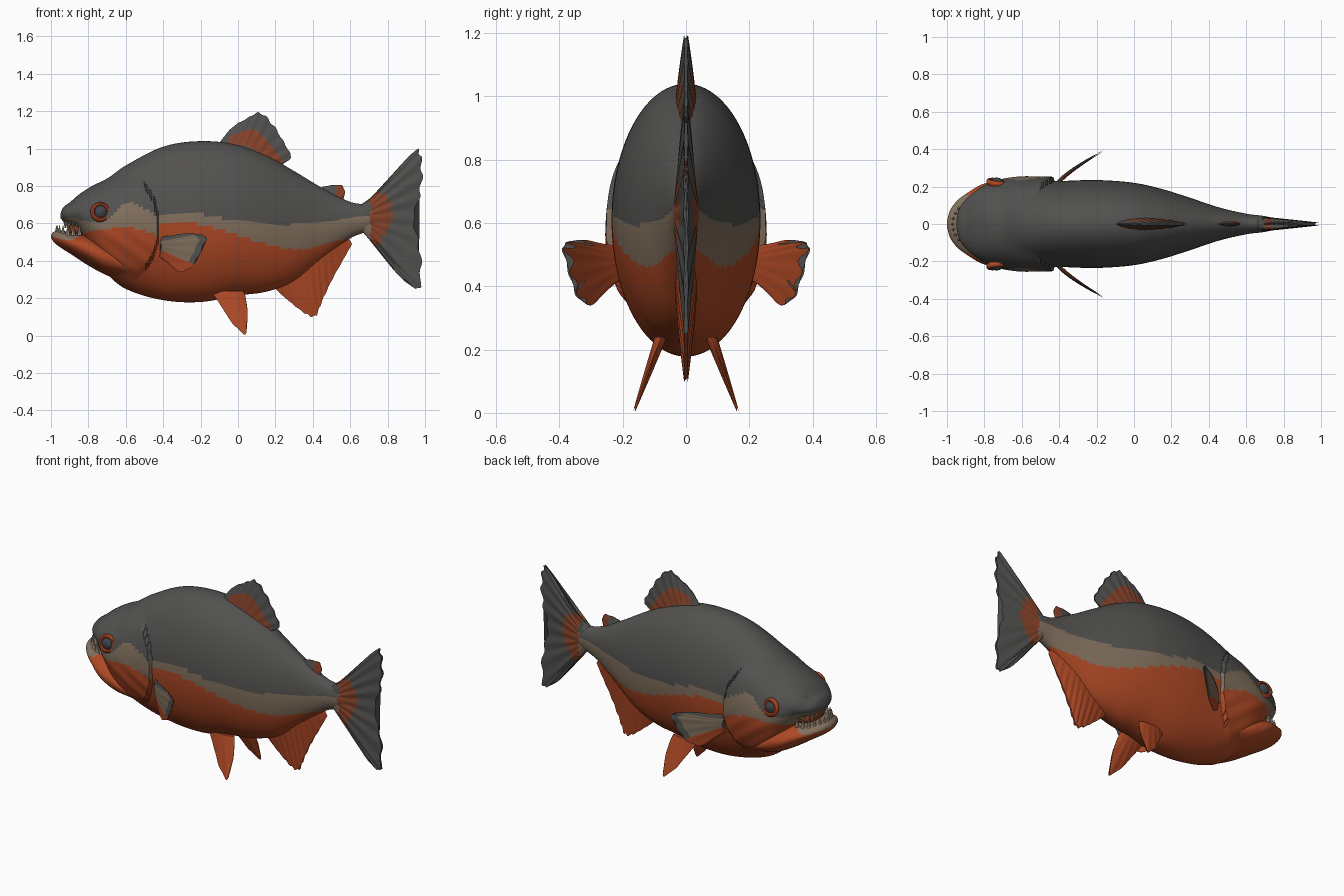
import bpy, bmesh, math
from mathutils import Vector, Matrix

if "Cube" in bpy.data.objects:
    bpy.data.objects.remove(bpy.data.objects["Cube"])

COLOURS = {
    "charcoal": (.085, .083, .08), "tan": (.22, .16, .11), "orange": (.42, .065, .018),
    "rust": (.24, .055, .022), "pupil": (.05, .06, .07), "tooth": (.5, .42, .32),
}
NAMES = list(COLOURS)
GREY, TAN, ORANGE, RUST, PUPIL, TOOTH = range(len(NAMES))
MATERIALS = []
for label, rgb in COLOURS.items():
    mat = bpy.data.materials.new(label)
    mat.use_nodes = True
    mat.diffuse_color = (*rgb, 1)
    shader = mat.node_tree.nodes["Principled BSDF"]
    shader.inputs["Base Color"].default_value = (*rgb, 1)
    shader.inputs["Roughness"].default_value = .7
    MATERIALS.append(mat)
BUILT = []


def finish(name, bm):
    bmesh.ops.recalc_face_normals(bm, faces=bm.faces)
    mesh = bpy.data.meshes.new(name)
    bm.to_mesh(mesh)
    bm.free()
    for mat in MATERIALS:
        mesh.materials.append(mat)
    ob = bpy.data.objects.new(name, mesh)
    bpy.context.collection.objects.link(ob)
    BUILT.append(ob)


def interp(pts, x):
    """Smooth curve through rows (x, a, b, ...); returns [a, b, ...] at x."""
    last = len(pts) - 1
    x = min(max(x, pts[0][0]), pts[last][0])
    i = next((k for k in range(last) if x <= pts[k + 1][0]), last - 1)
    span = pts[i + 1][0] - pts[i][0]
    t = (x - pts[i][0]) / span

    def slope(k, c):
        a, b = pts[max(k - 1, 0)], pts[min(k + 1, last)]
        return (b[c] - a[c]) / (b[0] - a[0]) * span
    return [(1 + 2 * t) * (1 - t) ** 2 * pts[i][c] + t * (1 - t) ** 2 * slope(i, c)
            + t * t * (3 - 2 * t) * pts[i + 1][c] - t * t * (1 - t) * slope(i + 1, c)
            for c in range(1, len(pts[0]))]


def smooth(a, b, x):
    t = min(max((x - a) / (b - a), 0), 1)
    return t * t * (3 - 2 * t)


def loft(name, rings, rule):
    """Skin closed rings; rule(centre, ring index, point index) picks the colour."""
    bm = bmesh.new()
    rows = [[bm.verts.new(p) for p in ring] for ring in rings]
    n = len(rows[0])
    for i in range(len(rows) - 1):
        for j in range(n):
            k = (j + 1) % n
            face = bm.faces.new((rows[i][j], rows[i][k], rows[i + 1][k], rows[i + 1][j]))
            face.material_index = rule(face.calc_center_median(), i, j)
    for row, i in ((rows[0], 0), (rows[-1], len(rows) - 2)):
        cap = bm.faces.new(row)
        cap.material_index = rule(cap.calc_center_median(), i, 0)
    finish(name, bm)


# Body and jaw stations: x, top, bottom, half width
BODY = [(-.95, .65, .63, .02), (-.935, .685, .612, .08), (-.9, .712, .59, .13),
        (-.85, .755, .555, .17), (-.78, .8, .44, .205), (-.7, .84, .33, .222),
        (-.6, .91, .25, .232), (-.4, 1.01, .19, .23), (-.2, 1.04, .18, .235),
        (0, 1.02, .215, .22), (.15, .965, .235, .187), (.3, .88, .29, .14),
        (.45, .79, .405, .09), (.6, .715, .52, .055), (.7, .695, .56, .042),
        (.8, .64, .60, .02)]
JAW = [(-1, .54, .525, .015), (-.985, .555, .5, .07), (-.95, .562, .472, .12),
       (-.9, .553, .44, .16), (-.8, .54, .375, .208), (-.7, .5, .322, .2),
       (-.6, .45, .29, .17)]
# Colour borders: x, lower edge of grey, upper edge of orange
HEAD_BAND = [(-1, .6, .53), (-.9, .63, .51), (-.8, .61, .555), (-.7, .62, .57),
             (-.6, .71, .58), (-.5, .68, .56), (-.42, .63, .53)]
SIDE_BAND = [(-.5, .63, .6), (-.25, .655, .6), (-.1, .63, .57), (.1, .6, .505),
             (.32, .595, .46), (.5, .615, .5), (.66, .64, .54)]


def gill_edge(z):
    return -.63 + .205 * math.sqrt(max(0, 1 - ((z - .58) / .29) ** 2))


def on_head(x, z):
    return x < gill_edge(z) if abs(z - .58) < .29 else x < -.63


def gill_bulge(x, z):
    if abs(z - .58) > .29 or x > gill_edge(z):
        return 0
    wrinkle = .003 * math.sin(45 * x + 60 * z) * smooth(.62, .5, z)
    return (.022 + wrinkle) * smooth(-.92, -.65, x) * smooth(.29, .2, abs(z - .58))


def skin_colour(c, i, j):
    if c.x > .71:
        return RUST
    grey, orange = interp(HEAD_BAND if on_head(c.x, c.z) else SIDE_BAND, c.x)
    return GREY if c.z > grey else TAN if c.z > orange else ORANGE


def body_loft(name, stations, steps, around):
    rings = []
    start, end = stations[0][0], stations[-1][0]
    for s in range(steps + 1):
        t = s / steps
        x = start + (end - start) * (.6 * t + .4 * t * t)
        top, bottom, width = interp(stations, x)
        ring = []
        for k in range(around):
            a = math.tau * k / around
            z = (top + bottom) / 2 + (top - bottom) / 2 * math.sin(a)
            y = math.cos(a) * (width + gill_bulge(x, z))
            ring.append(Vector((x, y, z)))
        rings.append(ring)
    loft(name, rings, skin_colour)


body_loft("body", BODY, 230, 112)
body_loft("lower_jaw", JAW, 60, 64)


def fin(name, root, tip, thick, rays, rule, place=lambda x, z: 0, side=1):
    """Tapered ribbed blade between a root line and a tip line in the x-z plane."""
    rows, n = 12, rays * 6
    root = [(i / (len(root) - 1), *p) for i, p in enumerate(root)]
    tip = [(i / (len(tip) - 1), *p) for i, p in enumerate(tip)]
    loop = [(k / n, 1) for k in range(n + 1)] + [(k / n, -1) for k in range(n - 1, 0, -1)]
    rings = []
    for r in range(rows + 1):
        v = r / rows
        ring = []
        for u, s in loop:
            a, b = Vector(interp(root, u)), Vector(interp(tip, u))
            rib = math.cos(math.tau * rays * u)
            p = a.lerp(b, v * (1 - .025 * v * (1 - rib) * math.sin(math.pi * u)))
            t = thick * (1 - .85 * v) * math.sqrt(max(0, math.sin(math.pi * u)))
            t *= 1 + .2 * rib * v
            ring.append(Vector((p.x, side * (place(p.x, p.y) + s * t), p.y)))
        rings.append(ring)
    loft(name, rings, lambda c, i, j: rule(c, loop[j][0], (i + .5) / rows, loop[j][1]))


def plain(c, u, v, s):
    return ORANGE


# Tail, dorsal, adipose and anal fins
fin("tail_fin", [(.64, .69), (.66, .63), (.64, .57)],
    [(.68, .715), (.75, .77), (.83, .86), (.9, .945), (.965, 1), (.985, .95), (.99, .85),
     (.975, .74), (.945, .63), (.965, .52), (.985, .4), (.98, .26), (.95, .25),
     (.88, .3), (.8, .39), (.72, .5), (.68, .55)], .042, 16,
    lambda c, u, v, s: TAN if c.x < .71 and c.z < .66 else
    RUST if .7 < c.x < .82 - 3 * (c.z - .65) ** 2 and .48 < c.z < .76 else GREY)
fin("dorsal_fin", [(-.11, 1), (.05, .97), (.22, .88)],
    [(-.09, 1.045), (-.03, 1.115), (.05, 1.165), (.12, 1.195), (.19, 1.13),
     (.25, 1.03), (.285, .955), (.24, .92)], .035, 10,
    lambda c, u, v, s: RUST if u > .15 and .2 < v < .62 else GREY)
fin("adipose_fin", [(.43, .76), (.56, .71)],
    [(.45, .795), (.5, .805), (.555, .805), (.572, .77), (.565, .735)], .016, 4,
    lambda c, u, v, s: RUST if c.x > .525 else GREY)
fin("anal_fin", [(.18, .27), (.4, .39), (.58, .54)],
    [(.22, .23), (.29, .17), (.36, .115), (.415, .1), (.45, .18), (.5, .29),
     (.56, .4), (.61, .49)], .035, 11, plain)


# Paired fins
def pectoral_colour(c, u, v, s):
    if s < 0 or u > .68:
        return ORANGE
    return GREY if u < .25 or v > .82 else TAN


for side, where in ((-1, "front"), (1, "rear")):
    fin(where + "_pectoral_fin", [(-.43, .53), (-.41, .48), (-.42, .42)],
        [(-.38, .53), (-.28, .547), (-.19, .54), (-.165, .515), (-.2, .44), (-.24, .37),
         (-.31, .34), (-.38, .39)], .016, 7, pectoral_colour,
        lambda x, z: .2 + .19 * max(0, (x + .42) / .255) ** .75, side)
    fin(where + "_pelvic_fin", [(-.13, .24), (-.04, .24), (.03, .24)],
        [(-.135, .225), (-.085, .15), (-.03, .065), (.04, .005), (.052, .12), (.04, .21)],
        .02, 5, plain, lambda x, z: .09 + (.21 - z) * .36, side)

    # Eye: raised ring with a dark flattened ball
    centre = Vector((-.735, side * .222, .66))
    turn = Matrix.Rotation(side * .2, 4, "X") @ Matrix.Rotation(-side * .12, 4, "Z")
    rings = []
    for a in range(29):
        t = math.tau * a / 28
        out = Vector((math.cos(t), 0, math.sin(t)))
        rings.append([centre + turn @ (out * (.042 + .013 * math.cos(b * math.tau / 10))
                      + Vector((0, .016 * math.sin(b * math.tau / 10), 0)))
                      for b in range(10)])
    loft(where + "_eye_ring", rings, lambda c, i, j: ORANGE)
    for part, spot, size, colour in (("eye", centre, (.036, .026, .036), PUPIL),
                                     ("nostril", Vector((-.86, side * .085, .715)),
                                      (.02, .018, .014), GREY)):
        bm = bmesh.new()
        bmesh.ops.create_uvsphere(bm, u_segments=24, v_segments=14, radius=1,
                                  matrix=Matrix.Translation(spot) @ Matrix.Diagonal((*size, 1)))
        for face in bm.faces:
            face.material_index = colour
        finish(where + "_" + part, bm)

# Teeth: two arcs of cones
for row, reach, half, base, length in (("upper", .11, .125, .635, -.06),
                                       ("lower", .155, .13, .535, .055)):
    bm = bmesh.new()
    for k in range(13):
        a = math.radians(-78 + 13 * k)
        spot = Vector((-.815 - reach * math.cos(a), half * math.sin(a), base + length / 2))
        flip = Matrix.Rotation(math.pi if length < 0 else 0, 4, "X")
        bmesh.ops.create_cone(bm, cap_ends=True, segments=8, radius1=.013, radius2=.001,
                              depth=abs(length), matrix=Matrix.Translation(spot) @ flip)
    for face in bm.faces:
        face.material_index = TOOTH
    finish(row + "_teeth", bm)

# Mouth lining
bm = bmesh.new()
bmesh.ops.create_uvsphere(bm, u_segments=24, v_segments=12, radius=1,
                          matrix=Matrix.Translation((-.845, 0, .57))
                          @ Matrix.Diagonal((.07, .11, .045, 1)))
for face in bm.faces:
    face.material_index = RUST
finish("mouth_lining", bm)

bpy.ops.object.select_all(action="DESELECT")
for ob in BUILT:
    ob.select_set(True)
bpy.context.view_layer.objects.active = BUILT[0]
bpy.ops.object.shade_smooth_by_angle(angle=math.radians(40))
